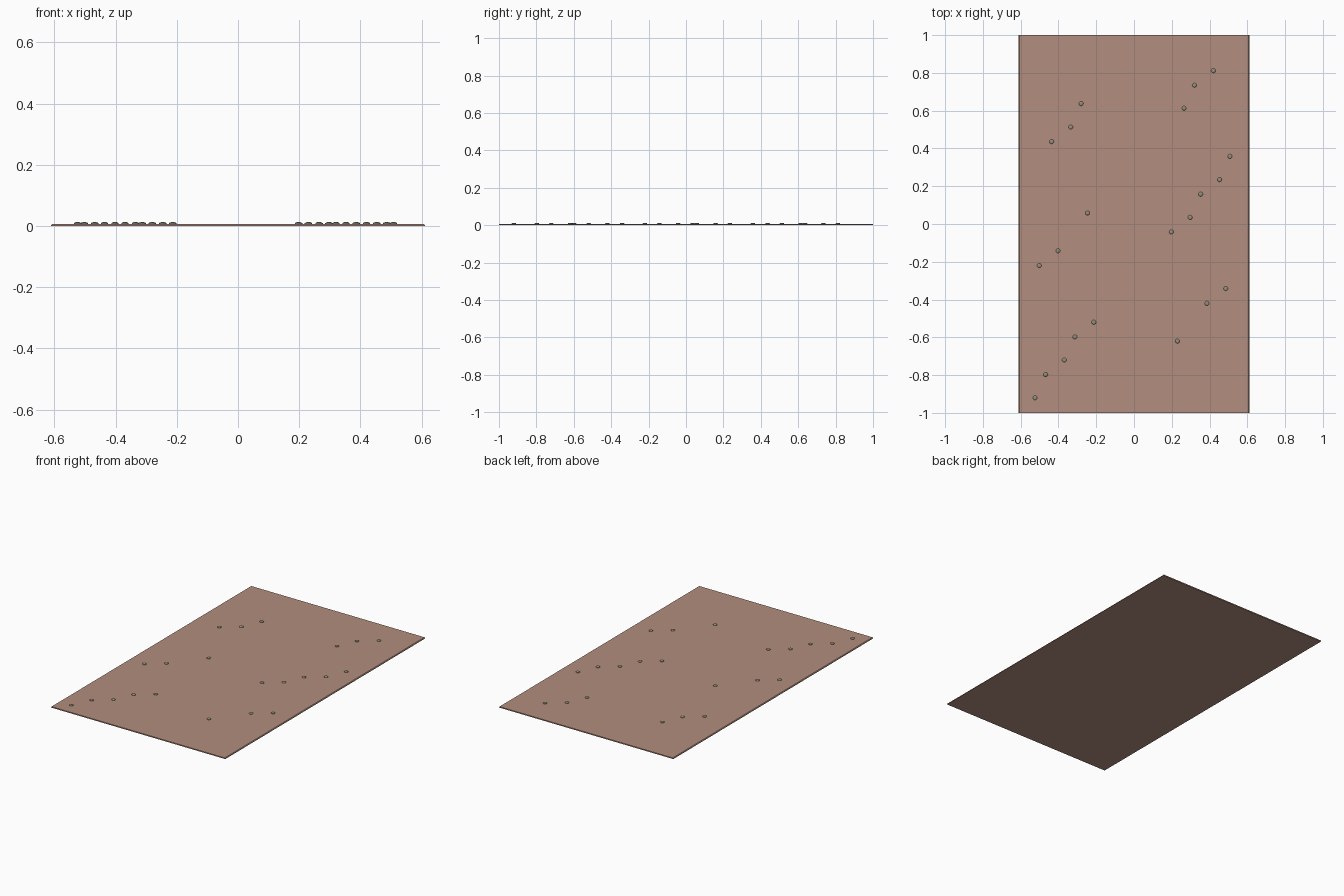
import bpy, bmesh
from math import pi, cos, sin

if "Cube" in bpy.data.objects:
    bpy.data.objects.remove(bpy.data.objects["Cube"])

W, L, T = 1.222, 2.0, 0.007


def material(name, color):
    m = bpy.data.materials.new(name)
    m.diffuse_color = (*color, 1)
    m.use_nodes = True
    m.node_tree.nodes["Principled BSDF"].inputs["Base Color"].default_value = m.diffuse_color
    return m


brown = material("panel_brown", (0.45, 0.27, 0.21))
metal = material("screw_metal", (0.30, 0.27, 0.21))


def add_object(name, bm, mat):
    bmesh.ops.recalc_face_normals(bm, faces=bm.faces)
    me = bpy.data.meshes.new(name)
    bm.to_mesh(me)
    bm.free()
    me.materials.append(mat)
    ob = bpy.data.objects.new(name, me)
    bpy.context.collection.objects.link(ob)
    return ob


# Thin sheet with chamfered long top edges, extruded along y
c = 0.004
profile = [(-W/2, 0), (W/2, 0), (W/2, T - c), (W/2 - c, T), (-W/2 + c, T), (-W/2, T - c)]
bm = bmesh.new()
face = bm.faces.new([bm.verts.new((x, -L/2, z)) for x, z in profile])
ext = bmesh.ops.extrude_face_region(bm, geom=[face])
bmesh.ops.translate(bm, vec=(0, L, 0),
                    verts=[v for v in ext["geom"] if isinstance(v, bmesh.types.BMVert)])
add_object("panel", bm, brown)

# Low domed screw heads: rings of (radius, height)
rings = [(0.012, T - 0.001), (0.012, T + 0.002), (0.009, T + 0.0045), (0.005, T + 0.0055)]
SIDES = 12
spots = [(.42, .812), (.32, .735), (.265, .613), (-.28, .637), (-.335, .513), (-.436, .436),
         (.508, .358), (.453, .235), (.353, .158), (.297, .035), (.198, -.042),
         (-.246, .058), (-.402, -.142), (-.502, -.22), (.486, -.342), (.386, -.42),
         (.23, -.62), (-.213, -.52), (-.313, -.598), (-.369, -.72), (-.468, -.797), (-.524, -.92)]

bm = bmesh.new()
for x, y in spots:
    loops = [[bm.verts.new((x + r * cos(2*pi*i/SIDES), y + r * sin(2*pi*i/SIDES), z))
              for i in range(SIDES)] for r, z in rings]
    for a, b in zip(loops, loops[1:]):
        for i in range(SIDES):
            j = (i + 1) % SIDES
            bm.faces.new((a[i], a[j], b[j], b[i]))
    bm.faces.new(loops[-1])
    bm.faces.new(loops[0][::-1])
add_object("screw_heads", bm, metal)
